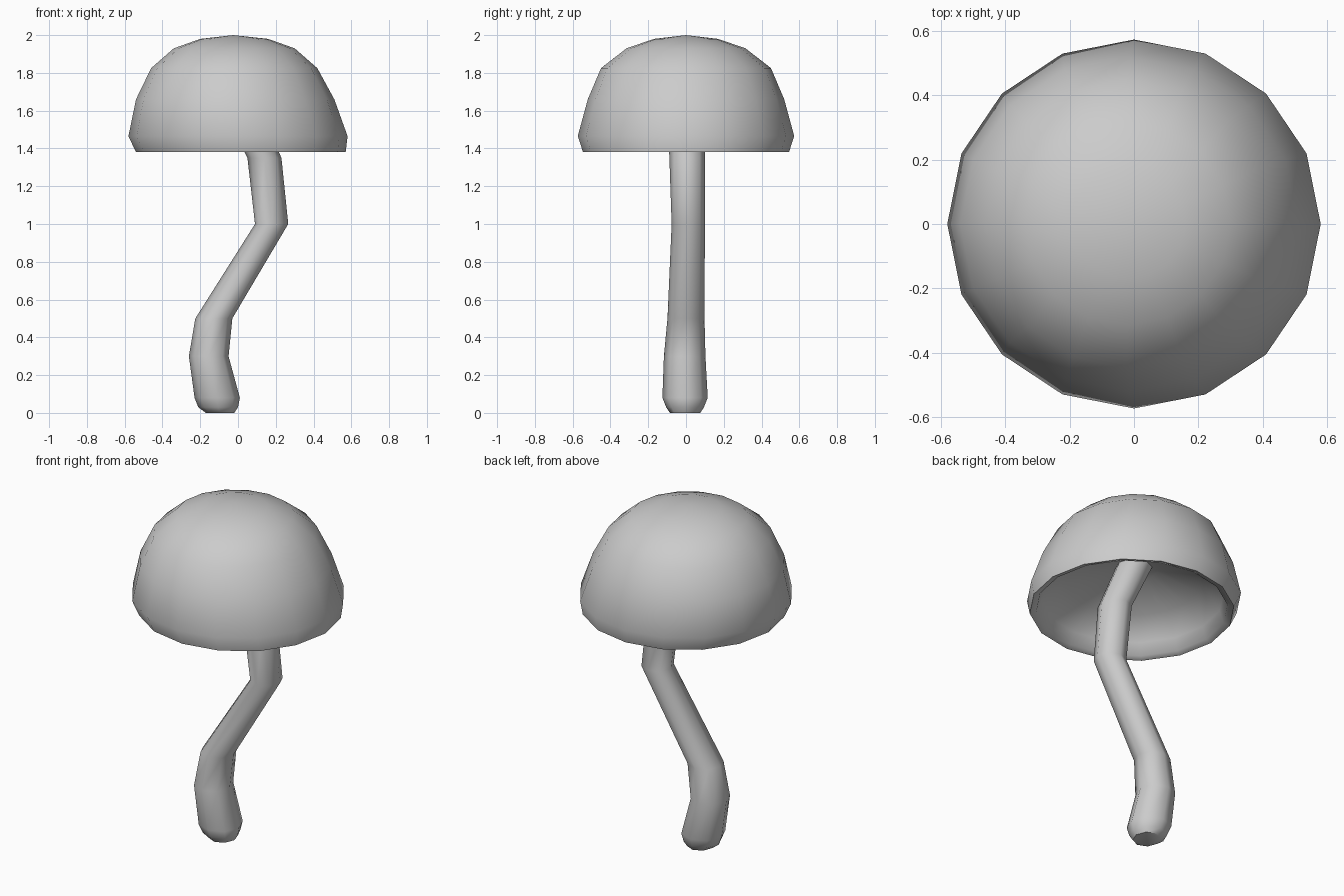
import bpy, bmesh
from math import sin, cos, pi, radians

if "Cube" in bpy.data.objects:
    bpy.data.objects.remove(bpy.data.objects["Cube"])


def loft(name, rings, sides, angle):
    """Skin a stack of rings (cx, cy, rx, ry, z); both ends are capped."""
    bm = bmesh.new()
    loops = []
    for cx, cy, rx, ry, z in rings:
        if rx == 0:
            loops.append([bm.verts.new((cx, cy, z))])
        else:
            loops.append([bm.verts.new((cx + rx * cos(2 * pi * i / sides),
                                        cy + ry * sin(2 * pi * i / sides), z))
                          for i in range(sides)])
    for a, b in zip(loops, loops[1:]):
        for i in range(sides):
            j = (i + 1) % sides
            if len(a) == 1:
                bm.faces.new((a[0], b[j], b[i]))
            elif len(b) == 1:
                bm.faces.new((a[i], a[j], b[0]))
            else:
                bm.faces.new((a[i], a[j], b[j], b[i]))
    for end in (loops[0], loops[-1]):
        if len(end) > 1:
            bm.faces.new(end)
    bmesh.ops.recalc_face_normals(bm, faces=bm.faces)
    mesh = bpy.data.meshes.new(name)
    bm.to_mesh(mesh)
    bm.free()
    obj = bpy.data.objects.new(name, mesh)
    bpy.context.collection.objects.link(obj)
    bpy.ops.object.select_all(action='DESELECT')
    obj.select_set(True)
    bpy.context.view_layer.objects.active = obj
    bpy.ops.object.shade_smooth_by_angle(angle=radians(angle))
    return obj


# Hollow cap: hollow ceiling out to the rim, then up over the dome
loft("cap", [
    (-0.01, 0, 0, 0, 1.66),
    (0.00, 0, 0.13, 0.13, 1.64),
    (0.00, 0, 0.36, 0.36, 1.56),
    (0.01, 0, 0.49, 0.49, 1.46),
    (0.015, 0, 0.52, 0.51, 1.39),
    (0.015, 0, 0.555, 0.545, 1.38),
    (0.00, 0, 0.58, 0.573, 1.465),
    (-0.015, 0, 0.525, 0.52, 1.66),
    (-0.02, 0, 0.44, 0.45, 1.825),
    (-0.02, 0, 0.32, 0.315, 1.93),
    (-0.02, 0, 0.18, 0.17, 1.98),
    (-0.025, 0, 0, 0, 2.00),
], 16, 60)

# Crooked stem, rounded foot to the inside of the cap
loft("stem", [
    (-0.095, -0.005, 0.075, 0.08, 0.00),
    (-0.105, -0.005, 0.105, 0.10, 0.03),
    (-0.110, -0.005, 0.120, 0.12, 0.08),
    (-0.155, -0.007, 0.105, 0.11, 0.30),
    (-0.128, 0.000, 0.098, 0.098, 0.50),
    (0.178, 0.012, 0.088, 0.088, 1.00),
    (0.140, 0.006, 0.090, 0.094, 1.35),
    (-0.010, 0.000, 0.100, 0.100, 1.67),
], 8, 60)
